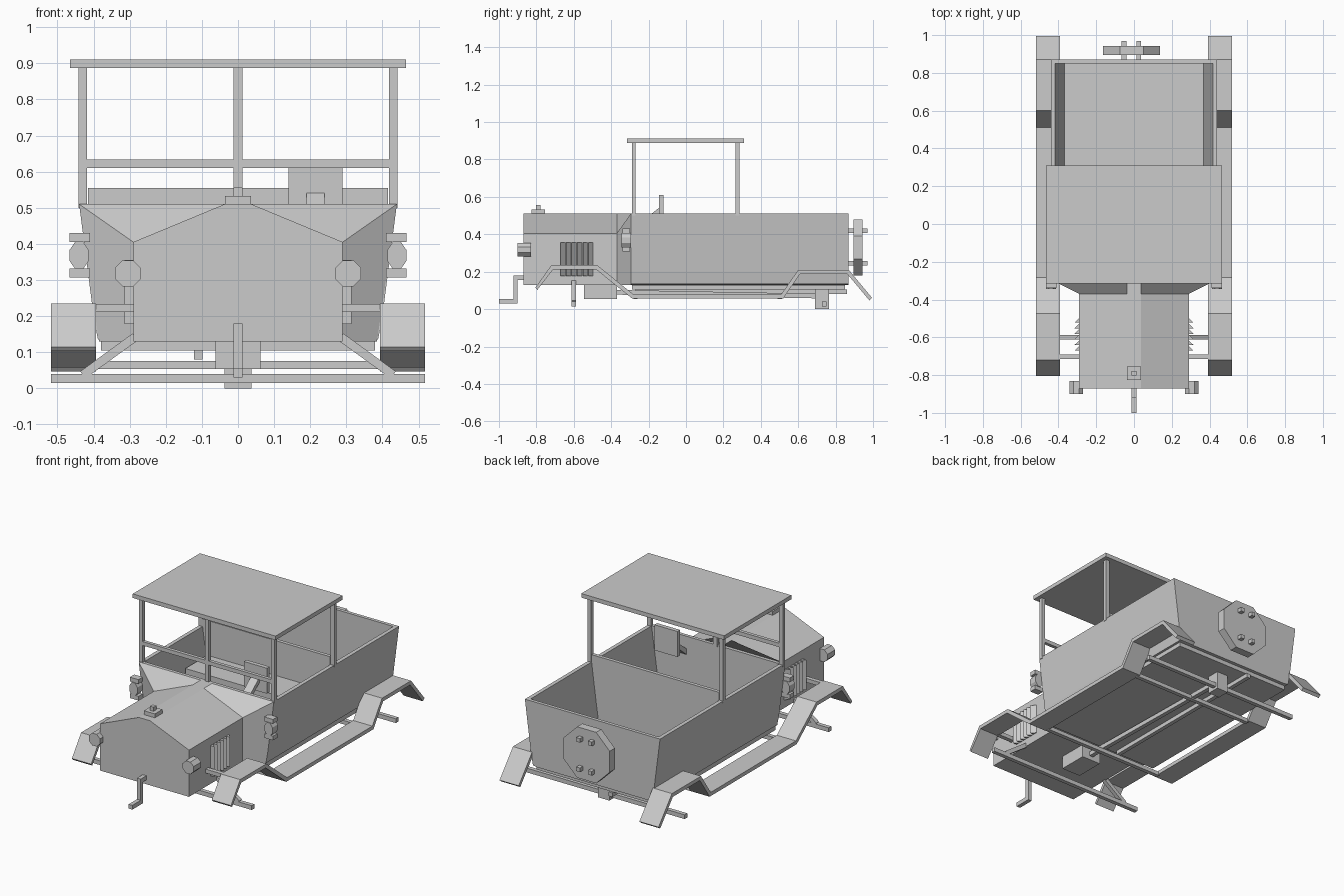
import bpy, bmesh, math
from mathutils import Vector

if "Cube" in bpy.data.objects:
    bpy.data.objects.remove(bpy.data.objects["Cube"])


def finish(name, bm):
    bmesh.ops.recalc_face_normals(bm, faces=bm.faces[:])
    me = bpy.data.meshes.new(name)
    bm.to_mesh(me)
    bm.free()
    ob = bpy.data.objects.new(name, me)
    bpy.context.collection.objects.link(ob)
    return ob


def loft(name, rings):
    """Closed solid through rings of 3D points."""
    bm = bmesh.new()
    vr = [[bm.verts.new(p) for p in r] for r in rings]
    n = len(rings[0])
    for a, b in zip(vr, vr[1:]):
        for i in range(n):
            bm.faces.new((a[i], a[(i + 1) % n], b[(i + 1) % n], b[i]))
    bm.faces.new(vr[0])
    bm.faces.new(vr[-1])
    return finish(name, bm)


def prism(name, pts, a, b, axis):
    put = {'x': lambda p, t: (t, p[0], p[1]),
           'y': lambda p, t: (p[0], t, p[1]),
           'z': lambda p, t: (p[0], p[1], t)}[axis]
    return loft(name, [[put(p, t) for p in pts] for t in (a, b)])


def box(name, x0, x1, y0, y1, z0, z1):
    return prism(name, [(x0, z0), (x1, z0), (x1, z1), (x0, z1)], y0, y1, 'y')


def octagon(name, cx, cz, rx, rz, y0, y1):
    k = math.cos(math.pi / 8)
    pts = [(cx + rx / k * math.cos((i + .5) * math.pi / 4),
            cz + rz / k * math.sin((i + .5) * math.pi / 4)) for i in range(8)]
    return prism(name, pts, y0, y1, 'y')


def rod(name, p, q, w):
    """Square bar between two points."""
    p, q = Vector(p), Vector(q)
    d = (q - p).normalized()
    u = d.cross(Vector((0, 1, 0)) if abs(d.y) < .5 else Vector((1, 0, 0))).normalized() * w / 2
    v = d.cross(u)
    return loft(name, [[c + u + v, c + u - v, c - u - v, c - u + v] for c in (p, q)])


def sym(pts):
    """Mirror a right-hand outline to a full closed one."""
    return pts + [(-x, z) for x, z in reversed(pts)]


# Hood and flared cowl
hood = sym([(.29, .13), (.29, .405), (.037, .51)])
flare = sym([(.385, .13), (.44, .51), (.037, .51)])
loft('hood_and_cowl', [[(x, -.87, z) for x, z in hood],
                       [(x, -.37, z) for x, z in hood],
                       [(x, -.295, z) for x, z in flare]])

# Open tub with flared sides
outer = [(.36, .13), (.388, .135), (.4, .2), (.44, .51)]
inner = [(.417, .51), (.367, .15)]
prism('tub_sides', sym(outer + inner), -.295, .85, 'y')
prism('tub_rear_wall', sym(outer), .85, .87, 'y')
prism('dashboard', sym(outer), -.295, -.275, 'y')
box('chassis', -.38, .38, -.29, .85, .105, .13)

# Bench seat and back
box('seat', -.385, .385, .06, .27, .14, .35)
prism('seat_back', sym([(.367, .14), (.415, .51), (.415, .555)]), .264, .285, 'y')

# Canopy, posts and windscreen bar
box('roof', -.465, .465, -.315, .31, .887, .911)
for x in (-.43, .43):
    for y in (-.28, .275):
        box('roof_post', x - .012, x + .012, y - .01, y + .01, .5, .89)
box('windscreen_post', -.012, .012, -.29, -.27, .5, .89)
box('windscreen_bar', -.42, .42, -.29, -.27, .61, .633)

# Steering plate and column
box('steering_wheel', .14, .29, -.145, -.12, .46, .61)
prism('steering_column', [(-.29, .425), (-.29, .39), (-.14, .515), (-.14, .545)], .19, .24, 'x')

# Radiator cap and starting crank
box('radiator_cap', -.036, .036, -.825, -.755, .5, .533)
box('cap_tip', -.012, .012, -.802, -.777, .53, .557)
prism('starting_crank', [(-.86, .18), (-.922, .18), (-.922, .055), (-1, .055), (-1, .03),
                         (-.9, .03), (-.9, .155), (-.86, .155)], -.012, .012, 'x')

# Parts repeated on both sides
path = [(-.805, .115), (-.72, .235), (-.475, .235), (-.283, .08),
        (.51, .08), (.6, .21), (.87, .21), (.995, .06)]
under = [(-.795, .103), (-.71, .213), (-.482, .213), (-.29, .058),
         (.52, .058), (.61, .188), (.862, .188), (.98, .047)]
for s in (-1, 1):
    prism('fender', path + under[::-1], s * .393, s * .518, 'x')
    octagon('headlight', s * .305, .318, .036, .036, -.9, -.83)
    # Side lamp between two brackets
    octagon('side_lamp', s * .44, .368, .026, .038, -.345, -.295)
    for z in (.307, .405):
        box('lamp_bracket', s * .41, s * .466, -.34, -.3, z, z + .025)
    # Hood louvers
    for i in range(6):
        y = -.67 + i * .0295
        prism('louver', [(s * .285, y), (s * .315, y), (s * .285, y + .0295)], .178, .355, 'z')
    box('fender_bracket', s * .28, s * .4, -.715, -.69, .211, .234)
    rod('axle_strut', (s * .285, -.6, .142), (s * .43, -.6, .037), .024)

# Running gear underneath
box('engine_sump', -.062, .062, -.545, -.37, .053, .135)
box('differential', -.037, .037, .69, .765, 0, .12)
for y in (-.6, .74):
    box('axle', -.518, .518, y - .012, y + .012, .015, .04)
for y in (-.27, .5):
    box('cross_member', -.4, .4, y - .012, y + .012, .053, .076)
rod('drive_shaft', (0, -.38, .09), (0, .7, .07), .025)
rod('exhaust_pipe', (-.11, -.27, .092), (-.11, .86, .092), .024)

# Spare wheel on the tail with lugs
octagon('spare_wheel', -.013, .33, .15, .15, .895, .943)
for x in (-.053, .024):
    for z in (.245, .418):
        box('wheel_lug', x - .012, x + .012, .865, .97, z - .012, z + .012)
